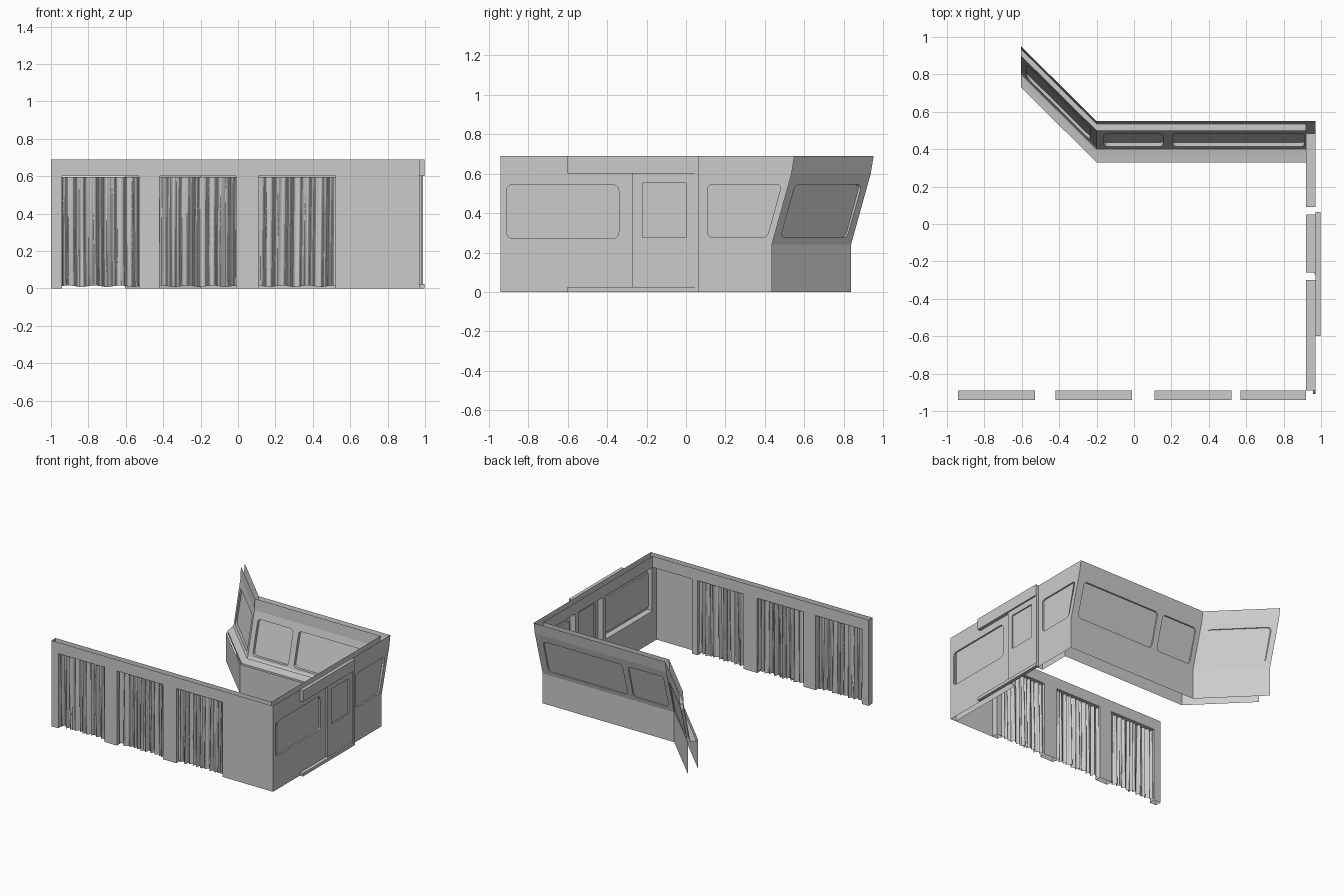
import bpy, bmesh, math
from mathutils import Vector

if "Cube" in bpy.data.objects:
    bpy.data.objects.remove(bpy.data.objects["Cube"])

TOP, HEAD = 0.69, 0.6          # wall height, underside of headers


def finish(name, bm, smooth=False):
    bmesh.ops.remove_doubles(bm, verts=bm.verts, dist=0.0004)
    bmesh.ops.recalc_face_normals(bm, faces=bm.faces)
    me = bpy.data.meshes.new(name)
    bm.to_mesh(me)
    bm.free()
    for p in me.polygons:
        p.use_smooth = smooth
    ob = bpy.data.objects.new(name, me)
    bpy.context.collection.objects.link(ob)
    return ob


def sheet(bm, f, d, *loops):
    """Flat skin at depth d; the loops after the first are holes."""
    edges = []
    for loop in loops:
        vs = [bm.verts.new(f(u, v, d)) for u, v in loop]
        edges += [bm.edges.new((a, b)) for a, b in zip(vs, vs[1:] + vs[:1])]
    bmesh.ops.triangle_fill(bm, use_beauty=True, edges=edges)


def band(bm, f, path, d0, d1, closed=False):
    """Reveal strip joining depth d0 to depth d1 along a path."""
    pts = path + path[:1] if closed else path
    for (a, b), (c, e) in zip(pts, pts[1:]):
        bm.faces.new([bm.verts.new(f(*q)) for q in
                      ((a, b, d0), (c, e, d0), (c, e, d1), (a, b, d1))])


def rect(u0, u1, v0, v1):
    return [(u0, v0), (u1, v0), (u1, v1), (u0, v1)]


def rounded(pts, r, n=5):
    out = []
    for i, p in enumerate(pts):
        p = Vector(p)
        a = p + (Vector(pts[i - 1]) - p).normalized() * r
        b = p + (Vector(pts[(i + 1) % len(pts)]) - p).normalized() * r
        for k in range(n + 1):
            t = k / n
            out.append(tuple(a * (1 - t) ** 2 + p * (2 * t * (1 - t)) + b * t * t))
    return out


def box(name, x0, x1, y0, y1, z0, z1):
    bm = bmesh.new()
    f = lambda u, v, d: (d, u, v)
    r = rect(y0, y1, z0, z1)
    sheet(bm, f, x0, r)
    sheet(bm, f, x1, r)
    band(bm, f, r, x0, x1, True)
    return finish(name, bm)


def pane(name, f, loop, depth):
    """Recessed window glass with its rim."""
    bm = bmesh.new()
    band(bm, f, loop, 0, depth, True)
    sheet(bm, f, depth, loop)
    finish(name, bm)


def notch(a, b):
    return [(a, 0), (a, HEAD), (b, HEAD), (b, 0)]


# Front wall: two skins with three curtain openings and an inner niche
front = lambda u, v, d: (u, -0.94 + d, v)
openings = [(-0.94, -0.53), (-0.42, -0.01), (0.11, 0.52)]
cuts = [p for a, b in openings for p in notch(a, b)]
bm = bmesh.new()
sheet(bm, front, 0, [(-1, 0)] + cuts + [(0.97, 0), (0.97, TOP), (-1, TOP)])
sheet(bm, front, 0.05, [(-1, 0)] + cuts + notch(0.57, 0.92)[:3] + [(0.92, TOP), (-1, TOP)])
for a, b in openings + [(0.57, 0.92)]:
    band(bm, front, notch(a, b), 0, 0.05)
band(bm, front, [(-1, 0), (-1, TOP)], 0, 0.05)
finish("front_wall", bm)

# Pleated curtains
for i, (a, b) in enumerate(openings):
    bm = bmesh.new()
    NU, NV = 140, 14
    grid = []
    for j in range(NV + 1):
        t = j / NV
        row = []
        for k in range(NU + 1):
            s = k / NU
            w = s * 2 * math.pi
            ph = 0.5 * math.sin(2.1 * t + i)
            y = (0.011 * math.sin(11 * w + 1.3 * math.sin(2 * w + i) + ph)
                 + 0.006 * math.sin(17 * w + 2 * i + 1.5 * ph)
                 + 0.004 * math.sin(5 * w - 2 * t))
            z = 0.012 + 0.004 * math.sin(3 * w + i) * (1 - t)
            row.append(bm.verts.new((a + (b - a) * s, -0.915 + y * (1.05 - 0.3 * t),
                                     z + (HEAD - 0.004 - z) * t)))
        grid.append(row)
    for r0, r1 in zip(grid, grid[1:]):
        for k in range(NU):
            bm.faces.new((r0[k], r0[k + 1], r1[k + 1], r1[k]))
    finish(f"curtain_{i + 1}", bm, True)

# Right wall: outer skin with two windows and a doorway, inner skin with recesses
side = lambda u, v, d: (0.97 - d, u, v)
win_a = rounded(rect(-0.91, -0.34, 0.27, 0.545), 0.04)
win_b = rounded([(0.11, 0.275), (0.41, 0.275), (0.485, 0.545), (0.11, 0.545)], 0.03)
door = notch(-0.26, 0.05)
rec_a = rect(-0.89, -0.3, 0.25, HEAD)
rec_b = [(0.09, 0.25), (0.4, 0.25), (0.485, HEAD), (0.09, HEAD)]
bm = bmesh.new()
sheet(bm, side, 0, [(-0.94, 0)] + door + [(0.435, 0), (0.435, 0.24), (0.535, HEAD),
      (0.55, TOP), (-0.94, TOP)], win_a, win_b)
sheet(bm, side, 0.05, [(-0.89, 0)] + door + [(0.31, 0), (0.31, 0.22), (0.41, 0.24),
      (0.495, HEAD), (0.5, TOP), (-0.89, TOP), (-0.89, 0.65)], [(u + (0.005 if u < -0.8 else 0), v) for u, v in rec_a], rec_b)
band(bm, side, rec_a, 0, 0.05, True)
band(bm, side, rec_b, 0, 0.05, True)
band(bm, side, door, 0, 0.05)
finish("right_wall", bm)
pane("side_window_rear", side, win_a, 0.012)
pane("side_window_front", side, win_b, 0.012)

# Sliding door leaf with its window, rails and post
leaf = lambda u, v, d: (0.985 - d, u, v)
outline = rect(-0.27, 0.045, 0.025, HEAD)
glass = rounded(rect(-0.22, 0, 0.275, 0.555), 0.006, 2)
bm = bmesh.new()
sheet(bm, leaf, 0, outline, glass)
sheet(bm, leaf, 0.02, outline, glass)
band(bm, leaf, outline, 0, 0.02, True)
finish("sliding_door", bm)
pane("door_window", leaf, glass, 0.01)
box("door_top_rail", 0.97, 0.997, -0.6, 0.065, HEAD, TOP)
box("door_bottom_rail", 0.97, 0.997, -0.6, 0.065, 0, 0.025)
box("door_post", 0.97, 0.99, 0.045, 0.065, 0.025, HEAD)


# Back wall: one profile swept straight, then turned 45 degrees at x = -0.2
def bend(x, y, z):
    return (x, y + max(0, -0.2 - x) * 0.99, z)


def sweep(name, profile, right):
    bm = bmesh.new()
    for x0, x1 in ((-0.605, -0.2), (-0.2, right)):
        for (y0, z0), (y1, z1) in zip(profile, profile[1:]):
            bm.faces.new([bm.verts.new(bend(*q)) for q in
                          ((x0, y0, z0), (x1, y0, z0), (x1, y1, z1), (x0, y1, z1))])
    return finish(name, bm)


sweep("back_lower_skin", [(0.435, 0), (0.435, 0.24)], 0.97)
sweep("back_outer_header", [(0.535, HEAD), (0.55, TOP)], 0.97)
sweep("back_inner_header", [(0.535, HEAD), (0.495, HEAD), (0.5, TOP)], 0.92)
sweep("dash_ledge", [(0.33, 0.215), (0.33, 0.235), (0.375, 0.242), (0.40, 0.247), (0.41, 0.26)], 0.92)
sweep("dash_front_panel", [(0.31, 0), (0.31, 0.235)], 0.92)


# Leaning window band: depth blends between outer (0) and inner (1) skins
def lean(u, v, d):
    outer = 0.435 + (v - 0.24) / 0.36 * 0.1
    inner = 0.41 + (v - 0.26) / 0.34 * 0.085
    return bend(u, outer + (inner - outer) * d, v)


wins = [rounded(rect(a, b, 0.275, 0.545), 0.03)
        for a, b in ((-0.575, -0.235), (-0.16, 0.155), (0.205, 0.91))]
bm = bmesh.new()
for d, low, right in ((0, 0.24, 0.97), (1, 0.26, 0.92)):
    sheet(bm, lean, d, rect(-0.605, -0.2, low, HEAD), wins[0])
    sheet(bm, lean, d, rect(-0.2, right, low, HEAD), *wins[1:])
for w in wins:
    band(bm, lean, w, 0, 1, True)
finish("back_window_band", bm)
for i, w in enumerate(wins):
    bm = bmesh.new()
    sheet(bm, lean, 0.3, w)
    finish(f"back_window_{i + 1}", bm)
